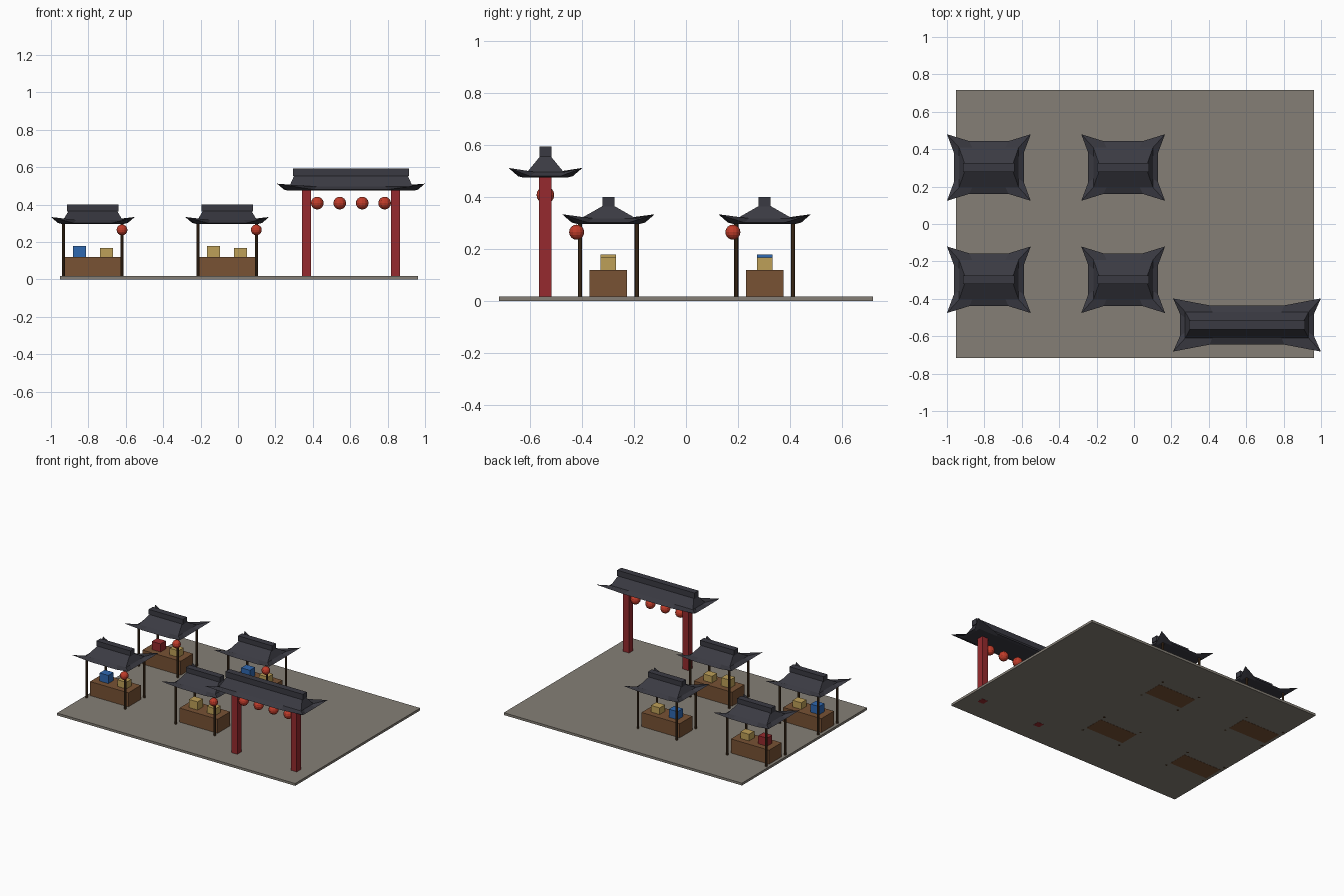
import bpy, bmesh

if "Cube" in bpy.data.objects:
    bpy.data.objects.remove(bpy.data.objects["Cube"])

# ---- materials (sRGB hex converted to linear) ----
def mat(name, hexcol):
    c = [int(hexcol[i:i + 2], 16) / 255 for i in (0, 2, 4)]
    lin = [v / 12.92 if v <= 0.04045 else ((v + 0.055) / 1.055) ** 2.4 for v in c]
    m = bpy.data.materials.new(name)
    m.diffuse_color = (*lin, 1)
    m.use_nodes = True
    m.node_tree.nodes["Principled BSDF"].inputs["Base Color"].default_value = m.diffuse_color
    return m

STONE = mat("paving_stone", "857f76")
ROOF = mat("dark_roof_tile", "3a3a42")
RED = mat("red_paint", "962a2e")
LANTERN = mat("lantern_red", "c03c2a")
WOOD = mat("counter_wood", "785234")
POST = mat("dark_post_wood", "4a3420")
TAN = mat("tan_goods", "bea058")
BLUE = mat("blue_goods", "2f68b0")


def finish(name, bm, material):
    bmesh.ops.recalc_face_normals(bm, faces=bm.faces)
    me = bpy.data.meshes.new(name)
    bm.to_mesh(me)
    bm.free()
    me.materials.append(material)
    ob = bpy.data.objects.new(name, me)
    bpy.context.collection.objects.link(ob)
    return ob


def box(name, x, y, z0, z1, w, d, material):
    bm = bmesh.new()
    bmesh.ops.create_cube(bm, size=1)
    for v in bm.verts:
        v.co = (x + v.co.x * w, y + v.co.y * d, z0 + (v.co.z + 0.5) * (z1 - z0))
    return finish(name, bm, material)


def pole(name, x, y, z0, z1, r):
    bm = bmesh.new()
    bmesh.ops.create_cone(bm, cap_ends=True, segments=8, radius1=r, radius2=r, depth=z1 - z0)
    bmesh.ops.translate(bm, verts=bm.verts, vec=(x, y, (z0 + z1) / 2))
    return finish(name, bm, POST)


def lantern(name, x, y, z, r):
    bm = bmesh.new()
    bmesh.ops.create_uvsphere(bm, u_segments=12, v_segments=8, radius=r)
    bmesh.ops.translate(bm, verts=bm.verts, vec=(x, y, z))
    return finish(name, bm, LANTERN)


def roof(name, x, y, z, a, b, top, ridge_half, height):
    """Hip roof with eaves a x b (half sizes), corners swept out and up."""
    bm = bmesh.new()
    flare = 0.037

    def ring(hx, hy, zz, out=0.0, up=0.0):
        pts = []
        corners = [(-1, -1), (1, -1), (1, 1), (-1, 1)]
        for i, (cx, cy) in enumerate(corners):
            nx, ny = corners[(i + 1) % 4]
            pts.append((cx * (hx + out), cy * (hy + out), zz + up))
            for t in (0.22, 0.78):
                pts.append(((cx + (nx - cx) * t) * hx, (cy + (ny - cy) * t) * hy, zz))
        return [bm.verts.new((x + p[0], y + p[1], z + p[2])) for p in pts]

    rings = [ring(a - 0.02, b - 0.02, 0),                    # underside
             ring(a, b, 0.005, flare, 0.032),                # eave with raised corners
             ring(a - 0.028, b - 0.035, 0.021),              # lower slope
             ring(ridge_half - 0.008, 0.02, top)]            # ridge line
    for lo, hi in zip(rings, rings[1:]):
        for i in range(12):
            j = (i + 1) % 12
            bm.faces.new((lo[i], lo[j], hi[j], hi[i]))
    bm.faces.new(rings[0])
    bm.faces.new(rings[-1])
    finish(name, bm, ROOF)
    box(name + "_ridge", x, y, z + top - 0.004, z + height, 2 * ridge_half, 0.046, ROOF)


# ---- paved ground ----
box("paving", 0.005, 0, 0.001, 0.018, 1.914, 1.435, STONE)

# ---- four market stalls ----
stalls = [("front_left", -0.776, -0.298, BLUE, TAN), ("front_middle", -0.058, -0.298, TAN, TAN),
          ("back_left", -0.776, 0.302, RED, TAN), ("back_middle", -0.058, 0.302, BLUE, TAN)]
for n, x, y, left, right in stalls:
    box(n + "_counter", x, y, 0, 0.12, 0.307, 0.144, WOOD)
    for sx in (-1, 1):
        for sy in (-1, 1):
            pole(f"{n}_post", x + sx * 0.156, y + sy * 0.109, 0, 0.305, 0.008)
    box(n + "_left_goods", x - 0.072, y, 0.12, 0.179, 0.07, 0.06, left)
    box(n + "_right_goods", x + 0.072, y, 0.12, 0.168, 0.07, 0.06, right)
    lantern(n + "_lantern", x + 0.156, y - 0.122, 0.265, 0.029)
    roof(n + "_roof", x, y, 0.297, 0.187, 0.141, 0.07, 0.137, 0.104)

# ---- entrance gate with a row of lanterns ----
gx, gy = 0.604, -0.54
for s in (-1, 1):
    box("gate_post", gx + s * 0.239, gy, 0, 0.485, 0.048, 0.048, RED)
for i in range(4):
    lantern("gate_lantern", gx + (i - 1.5) * 0.12, gy, 0.408, 0.034)
roof("gate_roof", gx, gy, 0.475, 0.358, 0.105, 0.082, 0.311, 0.119)
